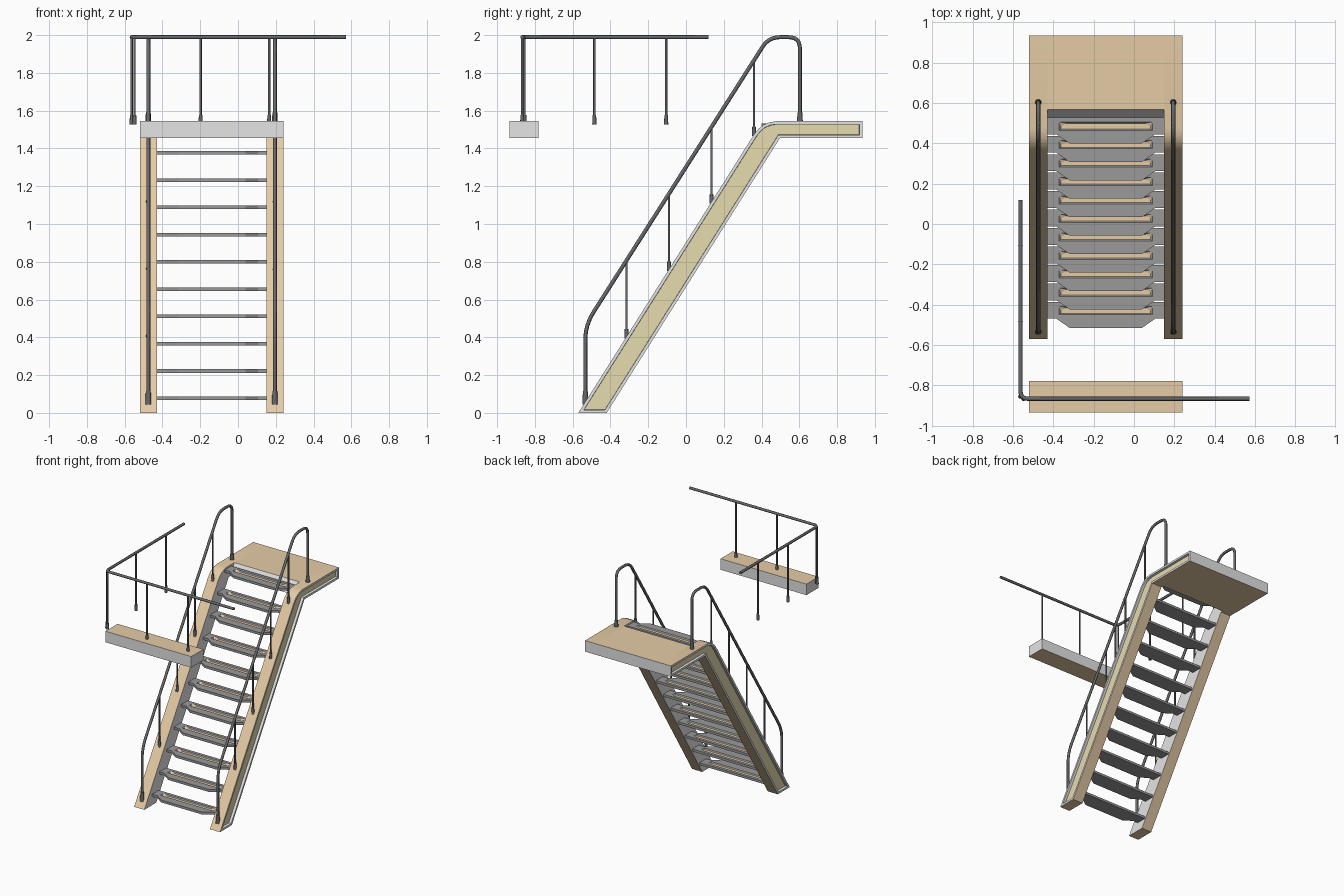
import bpy, bmesh, math
from mathutils import Vector

if "Cube" in bpy.data.objects:
    bpy.data.objects.remove(bpy.data.objects["Cube"])

def material(name, rgb):
    m = bpy.data.materials.new(name)
    m.diffuse_color = (*rgb, 1)
    m.use_nodes = True
    m.node_tree.nodes["Principled BSDF"].inputs["Base Color"].default_value = m.diffuse_color
    return m

TAN = material("tan wood", (0.79, 0.60, 0.38))
GREY = material("light grey", (0.78, 0.78, 0.78))
YELLOW = material("pale yellow panel", (0.79, 0.71, 0.43))
TREAD = material("tread grey", (0.32, 0.32, 0.32))
METAL = material("dark metal", (0.135, 0.138, 0.142))

XL, XR, W = -0.52, 0.24, 0.09      # outer stair sides and stringer width
XC = (XL + XR) / 2
Z0, Z1, YE = 1.456, 1.544, 0.934   # landing underside, landing top, far end in y
SLOPE = 1.585

def activate(ob):
    bpy.ops.object.select_all(action="DESELECT")
    ob.select_set(True)
    bpy.context.view_layer.objects.active = ob

def smooth(ob, degrees):
    activate(ob)
    bpy.ops.object.shade_smooth_by_angle(angle=math.radians(degrees))

def finish(bm, name, mats):
    bmesh.ops.recalc_face_normals(bm, faces=bm.faces)
    me = bpy.data.meshes.new(name)
    bm.to_mesh(me)
    bm.free()
    for m in mats:
        me.materials.append(m)
    ob = bpy.data.objects.new(name, me)
    bpy.context.collection.objects.link(ob)
    return ob

def prism(points, offset):
    """Extrude a closed 3D outline by an offset vector."""
    bm = bmesh.new()
    face = bm.faces.new([bm.verts.new(p) for p in points])
    ext = bmesh.ops.extrude_face_region(bm, geom=[face])
    bmesh.ops.translate(bm, vec=offset, verts=[v for v in ext["geom"] if isinstance(v, bmesh.types.BMVert)])
    bmesh.ops.recalc_face_normals(bm, faces=bm.faces)
    bm.normal_update()
    return bm

def rounded(points, radii, steps=6):
    """Round the inner corners of a polyline with quadratic arcs."""
    pts = [Vector(p) for p in points]
    out = [pts[0]]
    for a, b, c, r in zip(pts, pts[1:], pts[2:], radii):
        p, q = b + (a - b).normalized() * r, b + (c - b).normalized() * r
        for i in range(steps + 1):
            t = i / steps
            out.append(p * (1 - t) ** 2 + b * 2 * t * (1 - t) + q * t * t)
    return out + [pts[-1]]

def tube(name, points, radius):
    cu = bpy.data.curves.new(name, "CURVE")
    cu.dimensions = "3D"
    cu.bevel_depth, cu.bevel_resolution, cu.use_fill_caps = radius, 2, True
    sp = cu.splines.new("POLY")
    sp.points.add(len(points) - 1)
    for sp_pt, p in zip(sp.points, points):
        sp_pt.co = (*p, 1)
    cu.materials.append(METAL)
    ob = bpy.data.objects.new(name, cu)
    bpy.context.collection.objects.link(ob)
    activate(ob)
    bpy.ops.object.convert(target="MESH")
    smooth(bpy.context.object, 50)

def socket(name, x, y, z, radius, height):
    bm = bmesh.new()
    bmesh.ops.create_cone(bm, cap_ends=True, segments=12, radius1=radius, radius2=radius * 0.8, depth=height)
    bmesh.ops.translate(bm, vec=(x, y, z + height / 2), verts=bm.verts)
    smooth(finish(bm, name, [METAL]), 50)

def post(name, x, y, z0, z1):
    tube(name, [(x, y, z0), (x, y, z1)], 0.0065)
    socket(name + "_socket", x, y, z0, 0.0115, 0.05)

# stringers: sloped beam bending into the landing edge, deep recessed outer channel
profile = [(-0.57, 0), (-0.42, 0), (0.498, Z0), (YE, Z0), (YE, Z1), (0.475, Z1),
           (0.44, 1.538), (0.41, 1.525), (0.385, 1.505), (0.365, 1.481), (0.35, 1.458)]
for side, x0, outer in (("left", XL, -1), ("right", XR - W, 1)):
    bm = prism([(x0, y, z) for y, z in profile], (W, 0, 0))
    for f in bm.faces:
        f.material_index = 1 if abs(f.normal.x) > 0.9 or f.normal.y > 0.99 else 0
    panel = [f for f in bm.faces if f.normal.x * outer > 0.9]
    bmesh.ops.inset_region(bm, faces=panel, thickness=0.016, use_even_offset=True)
    bmesh.ops.inset_region(bm, faces=panel, thickness=0.001, depth=-0.02, use_even_offset=True)
    for f in panel:
        f.material_index = 2
    smooth(finish(bm, side + "_stringer", [TAN, GREY, YELLOW]), 25)

# landing floor between the stringers, with a sloped front edge
bm = prism([(XL + W, y, z) for y, z in ((0.515, Z0), (YE, Z0), (YE, Z1), (0.567, Z1))],
           (XR - XL - 2 * W, 0, 0))
for f in bm.faces:
    f.material_index = 0 if abs(f.normal.z) > 0.9 else 1
finish(bm, "landing_floor", [TAN, GREY])

# separate platform beam at the front
bm = prism([(XL, y, z) for y, z in ((-YE, Z0), (-0.78, Z0), (-0.78, Z1), (-YE, Z1))],
           (XR - XL, 0, 0))
for f in bm.faces:
    f.material_index = 0 if abs(f.normal.z) > 0.9 else 1
finish(bm, "platform_beam", [TAN, GREY])

# treads: chamfered nose, straight back, and a sunken grip slot with tan floor
half = (XR - XL) / 2 - W
THICK, DEPTH = 0.019, 0.008
def mirrored(half_outline, z):
    return [(x, y, z) for x, y in half_outline + [(-x, y) for x, y in reversed(half_outline)]]

tread = finish(prism(mirrored([(0.18, -0.085), (0.245, -0.04), (half, -0.04), (half, 0.044)], 0),
                     (0, 0, THICK)), "tread_0", [TREAD, TAN])
bm = bmesh.new()
rim = [(0.232, -0.02), (0.232, 0.015), (0.228, 0.02)]
floor = [(0.222, -0.013), (0.222, 0.0), (0.198, 0.013)]
for p in mirrored(rim, THICK) + mirrored(rim, THICK + 0.01) + mirrored(floor, THICK - DEPTH):
    bm.verts.new(p)
bmesh.ops.convex_hull(bm, input=bm.verts)
cutter = finish(bm, "slot_cutter", [TREAD])
cutter.hide_render = True
mod = tread.modifiers.new("slot", "BOOLEAN")
mod.operation, mod.object, mod.solver = "DIFFERENCE", cutter, "EXACT"
activate(tread)
bpy.ops.object.modifier_apply(modifier="slot")
bpy.data.objects.remove(cutter)
for p in tread.data.polygons:
    p.material_index = int(p.normal.z > 0.9 and p.center.z < THICK - 0.004)
for i in range(11):
    ob = tread
    if i:
        ob = bpy.data.objects.new(f"tread_{i}", tread.data)
        bpy.context.collection.objects.link(ob)
    ob.location = (XC, -0.43 + 0.0915 * i, 0.068 + 0.1444 * i)

# stair handrails with posts
for side, x in (("left", -0.475), ("right", 0.195)):
    path = [(x, -0.533, 0.06), (x, -0.533, 0.465), (x, 0.438, 1.989), (x, 0.603, 1.989), (x, 0.603, 1.55)]
    tube(side + "_handrail", rounded(path, (0.08, 0.06, 0.06)), 0.0105)
    socket(side + "_handrail_foot", x, -0.533, 0.045, 0.016, 0.07)
    socket(side + "_handrail_top_foot", x, 0.603, 1.535, 0.016, 0.055)
    for i in range(4):
        y = -0.315 + 0.225 * i
        post(f"{side}_rail_post_{i}", x, y, 0.395 + 0.225 * SLOPE * i, 0.465 + (y + 0.533) * 1.571)

# corner guardrail above the platform beam
tube("corner_guardrail", rounded([(-0.563, 0.12, 1.989), (-0.563, -0.867, 1.989), (0.573, -0.867, 1.989)], (0.04,)), 0.0105)
for i, x in enumerate((-0.548, -0.198, 0.165)):
    post(f"guardrail_front_post_{i}", x, -0.867, 1.528, 1.985)
for i, y in enumerate((-0.855, -0.485, -0.105)):
    post(f"guardrail_side_post_{i}", -0.563, y, 1.528, 1.985)
